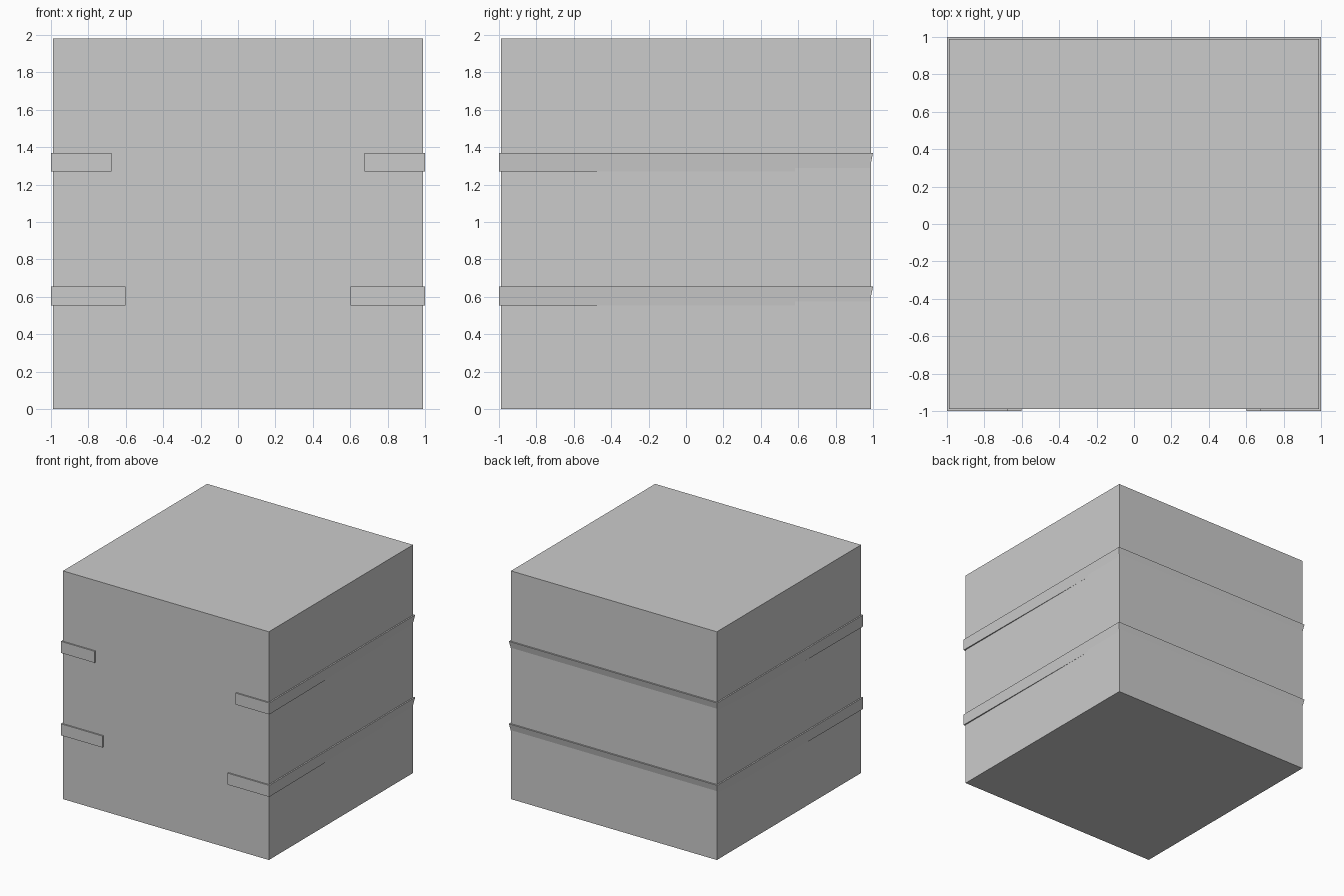
import bpy
import bmesh

if "Cube" in bpy.data.objects:
    bpy.data.objects.remove(bpy.data.objects["Cube"])


def make_object(name, bm):
    bmesh.ops.recalc_face_normals(bm, faces=bm.faces)
    mesh = bpy.data.meshes.new(name)
    bm.to_mesh(mesh)
    bm.free()
    obj = bpy.data.objects.new(name, mesh)
    bpy.context.collection.objects.link(obj)
    return obj


# Main block
HALF, HEIGHT = 0.988, 1.98
bm = bmesh.new()
bmesh.ops.create_cube(bm, size=1)
for v in bm.verts:
    v.co.x *= HALF * 2
    v.co.y *= HALF * 2
    v.co.z = (v.co.z + 0.5) * HEIGHT
make_object("block", bm)


def path(tab, front, side_back, back, front_x):
    """U-shaped outline: front tab, round the sides and back, to other tab."""
    half = [(tab, front), (front_x, front), (side_back, back)]
    return half + [(-x, y) for x, y in reversed(half)]


# Strap whose lower edge sinks into the block towards the back
def strap(name, z0, z1, tab):
    outer_top = path(tab, -1, 1, 1, 1)
    outer_low = path(tab, -1, 0.985, 0.979, 1)
    inner = path(tab, -0.96, 0.96, 0.96, 0.96)
    bm = bmesh.new()
    rings = []
    for a, b, c in zip(outer_top, outer_low, inner):
        rings.append([bm.verts.new((*p, z)) for p, z in
                      ((a, z1), (b, z0), (c, z0), (c, z1))])
    for r, s in zip(rings, rings[1:]):
        for i in range(4):
            j = (i + 1) % 4
            bm.faces.new((r[i], r[j], s[j], s[i]))
    bm.faces.new(rings[0])
    bm.faces.new(rings[-1])
    make_object(name, bm)


strap("upper_strap", 1.27, 1.37, 0.675)
strap("lower_strap", 0.555, 0.655, 0.60)
